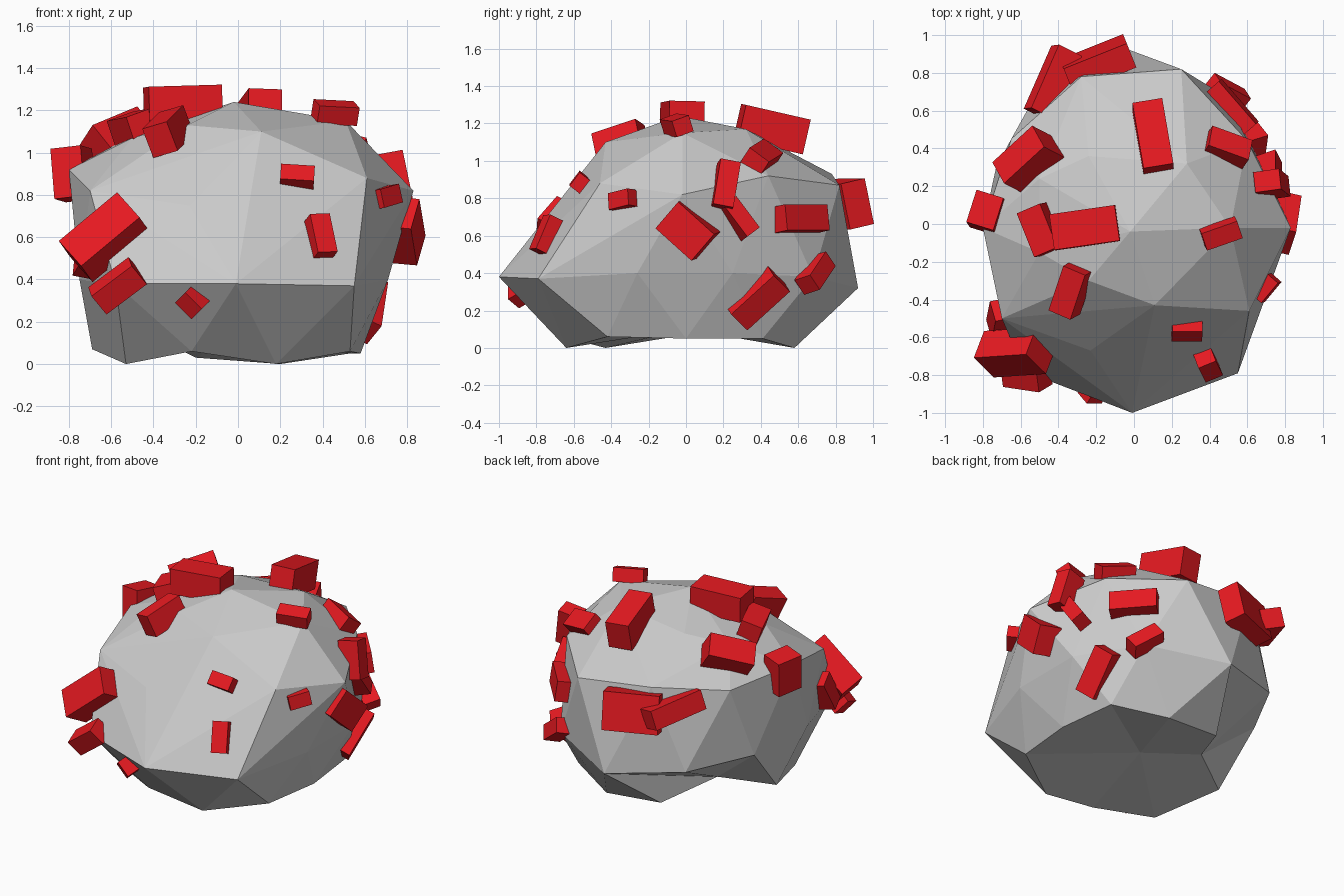
import bpy, bmesh
from mathutils import Vector, Matrix
from mathutils.bvhtree import BVHTree

red = bpy.data.materials.new("red")
red.diffuse_color = (0.8, 0.01, 0.015, 1)


def finish(bm, name, mat=None):
    me = bpy.data.meshes.new(name)
    bm.to_mesh(me)
    ob = bpy.data.objects.new(name, me)
    bpy.context.collection.objects.link(ob)
    if mat:
        me.materials.append(mat)
    return ob


# rock: faceted hull around rings of corner points
crown = [(-.02, -.04, 1.24), (.11, -.43, 1.10), (.51, -.02, 1.15), (.28, .32, 1.17),
         (-.24, .36, 1.13), (-.5, .24, 1.08), (-.5, -.15, 1.07), (-.24, -.3, 1.13)]
shoulder = [(.61, -.46, .88), (.83, -.02, .82), (.6, .44, .92), (.25, .82, .87), (-.28, .78, .93),
            (-.65, .45, .88), (-.80, -.02, .92), (-.70, -.5, .82), (-.23, -.67, .75)]
waist = [(-.01, -1, .38), (.55, -.79, .37), (.71, -.26, .4), (.71, .25, .4), (.48, .68, .38),
         (-.02, .92, .32), (-.5, .72, .38), (-.73, .3, .4), (-.75, -.25, .4), (-.58, -.78, .38)]
foot = [(.18, -.64, 0), (-.22, -.66, .06), (-.53, -.43, 0), (.53, -.42, .06), (.58, 0, .05),
        (.53, .41, .05), (.2, .58, 0), (-.2, .56, .03), (-.53, .42, .04), (-.69, 0, .07)]
bm = bmesh.new()
for p in crown + shoulder + waist + foot:
    bm.verts.new(p)
hull = bmesh.ops.convex_hull(bm, input=bm.verts)
inner = [g for g in hull["geom_interior"] if isinstance(g, bmesh.types.BMVert)]
bmesh.ops.delete(bm, geom=inner, context='VERTS')

# hollow underside: replace the flat base with a fan, and notch the back left foot
base = [f for f in bm.faces if all(v.co.z < .1 for v in f.verts)]
bmesh.ops.delete(bm, geom=base, context='FACES')
rim = [e for e in bm.edges if len(e.link_faces) == 1]
hub = bm.verts.new((-.05, 0, .1))
for e in rim:
    bm.faces.new((*e.verts, hub))
for v in bm.verts:
    if (v.co - Vector((-.53, .42, .04))).length < .01:
        v.co = (-.38, .2, .12)
bmesh.ops.recalc_face_normals(bm, faces=bm.faces)
tree = BVHTree.FromBMesh(bm)
finish(bm, "rock")
bm.free()

# red blocks: centre, long direction, (length, width, depth)
front_blocks = [
    ((-.63, -.68, .60), (.30, .02, .25), (.36, .19, .17)),
    ((-.57, -.80, .37), (.20, -.03, .15), (.24, .12, .12)),
    ((-.70, -.50, .53), (.02, .10, .20), (.22, .12, .12)),
    ((-.21, -.88, .30), (.10, 0, -.10), (.11, .09, .11)),
    ((.28, -.56, .88), (.16, 0, -.01), (.16, .09, .09)),
    ((.39, -.74, .60), (-.04, .08, .19), (.20, .10, .10)),
]
right_blocks = [
    ((.69, -.33, .79), (.10, .12, .03), (.14, .09, .10)),
    ((.78, .01, .63), (.03, .20, -.18), (.26, .19, .15)),
    ((.71, .28, .69), (0, .12, -.16), (.21, .09, .12)),
    ((.73, .21, .87), (-.05, .04, .24), (.25, .11, .14)),
    ((.51, .61, .69), (.20, -.23, 0), (.30, .14, .12)),
    ((.60, .38, .27), (.03, .22, .20), (.31, .14, .14)),
    ((.49, .69, .40), (-.15, .08, .12), (.22, .10, .11)),
]
back_blocks = [
    ((-.19, .85, .77), (.35, .14, 0), (.36, .25, .14)),
    ((-.43, .75, .81), (-.14, -.32, .06), (.37, .13, .14)),
]
top_blocks = [
    ((.49, .40, 1.01), (.22, -.08, -.05), (.23, .13, .12)),
    ((.46, -.05, 1.19), (.20, .07, -.01), (.20, .10, .09)),
    ((.10, .46, 1.17), (-.06, .35, -.08), (.36, .16, .19)),
    ((-.26, -.02, 1.23), (.35, .05, .01), (.35, .19, .17)),
    ((-.33, -.35, 1.10), (.08, .24, .08), (.26, .13, .15)),
    ((-.49, -.03, 1.11), (.10, -.25, .02), (.25, .14, .15)),
    ((-.56, .34, 1.06), (.24, .22, .10), (.30, .16, .18)),
    ((-.78, .06, .90), (-.02, .03, .25), (.24, .18, .15)),
]


def block(name, centre, along, size):
    c, a = Vector(centre), Vector(along).normalized()
    n = tree.find_nearest(c)[1]
    n = (n - a * n.dot(a)).normalized()
    rot = Matrix((a, n.cross(a), n)).transposed().to_4x4()
    b = bmesh.new()
    bmesh.ops.create_cube(b, size=1)
    b.transform(Matrix.Translation(c) @ rot @ Matrix.Diagonal((*size, 1)))
    finish(b, name, red)
    b.free()


for side, blocks in (("front", front_blocks), ("right", right_blocks),
                     ("back", back_blocks), ("top", top_blocks)):
    for i, args in enumerate(blocks):
        block(f"{side}_block_{i + 1}", *args)
